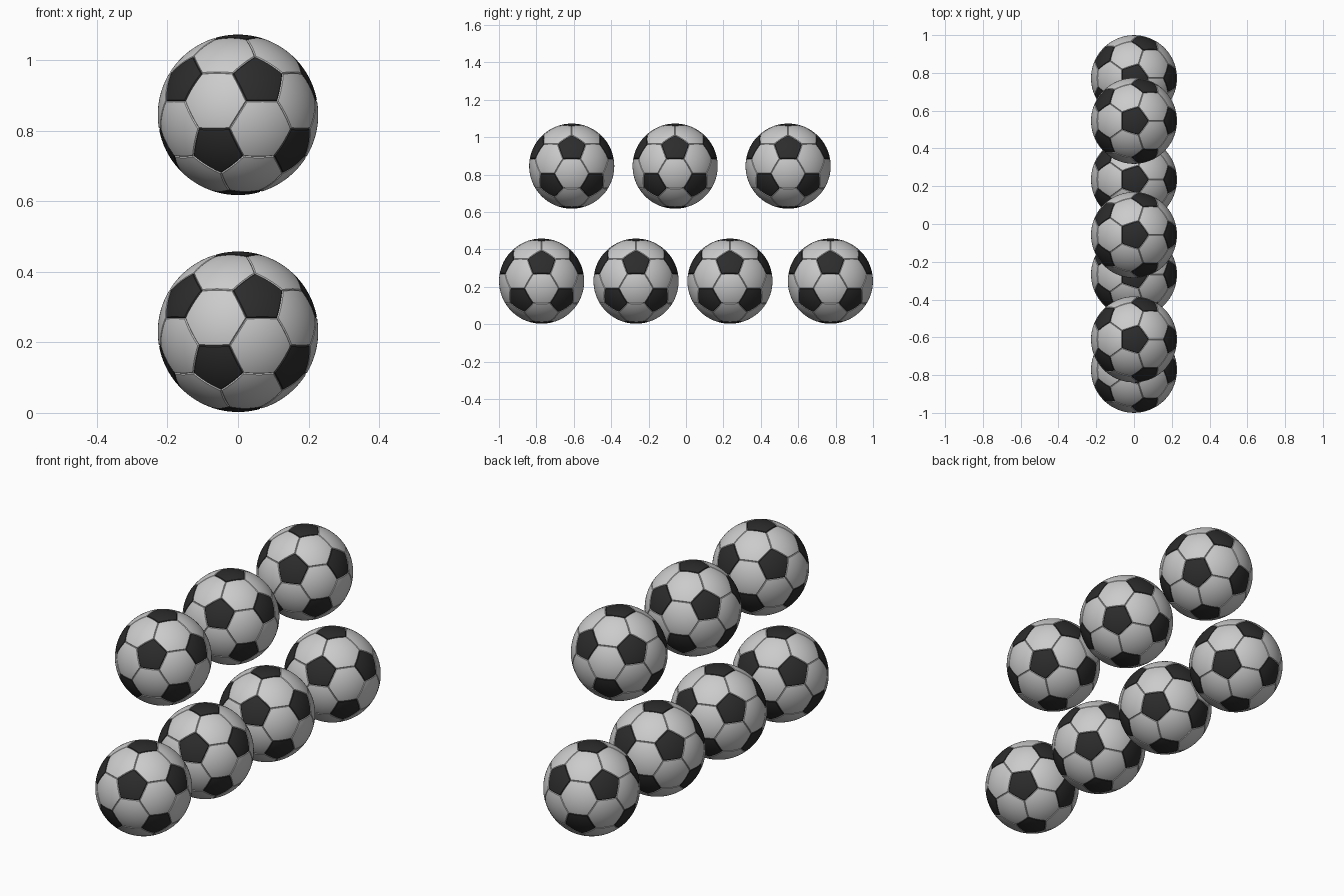
import bpy
import bmesh
import math

cube = bpy.data.objects.get("Cube")
if cube:
    bpy.data.objects.remove(cube, do_unlink=True)

RADIUS = 0.2275
SEAM_WIDTH = 0.003
SEAM_DEPTH = 0.003


def make_material(name, value):
    mat = bpy.data.materials.new(name)
    mat.use_nodes = True
    colour = (value, value, value, 1)
    mat.diffuse_color = colour
    mat.node_tree.nodes["Principled BSDF"].inputs["Base Color"].default_value = colour
    return mat


white = make_material("white_panel", 0.6)
black = make_material("black_panel", 0.025)


def build_ball_mesh():
    bm = bmesh.new()
    # Cut the corners off an icosahedron: 12 pentagons and 20 hexagons
    bmesh.ops.create_icosphere(bm, subdivisions=1, radius=1)
    bmesh.ops.bevel(bm, geom=bm.verts[:], offset=100 / 3, offset_type='PERCENT',
                    segments=1, affect='VERTICES', profile=0.5)
    for face in bm.faces:
        face.material_index = 1 if len(face.verts) == 5 else 0

    # Separate the panels, then refine each one and round it onto the sphere
    bmesh.ops.split_edges(bm, edges=bm.edges[:])
    bmesh.ops.poke(bm, faces=bm.faces[:])
    bmesh.ops.subdivide_edges(bm, edges=bm.edges[:], cuts=7, use_grid_fill=True)
    for vert in bm.verts:
        vert.co = vert.co.normalized() * RADIUS

    # Sunken seam around every panel
    bmesh.ops.inset_region(bm, faces=bm.faces[:], thickness=SEAM_WIDTH,
                           use_boundary=True, use_even_offset=True)
    for vert in bm.verts:
        depth = SEAM_DEPTH if vert.is_boundary else 0
        vert.co = vert.co.normalized() * (RADIUS - depth)
    bmesh.ops.remove_doubles(bm, verts=bm.verts[:], dist=0.0002)
    bmesh.ops.recalc_face_normals(bm, faces=bm.faces[:])

    mesh = bpy.data.meshes.new("ball")
    bm.to_mesh(mesh)
    bm.free()
    mesh.materials.append(white)
    mesh.materials.append(black)
    return mesh


# Two rows of balls, front to back
ball_mesh = build_ball_mesh()
rows = {
    "lower_ball": (0.23, (-0.772, -0.267, 0.235, 0.772)),
    "upper_ball": (0.845, (-0.611, -0.058, 0.546)),
}
bpy.ops.object.select_all(action='DESELECT')
for name, (height, positions) in rows.items():
    for number, y in enumerate(positions, 1):
        ball = bpy.data.objects.new(f"{name}_{number}", ball_mesh)
        ball.location = (0, y, height)
        bpy.context.collection.objects.link(ball)

ball.select_set(True)
bpy.context.view_layer.objects.active = ball
for polygon in ball_mesh.polygons:
    polygon.use_smooth = True
ball_mesh.set_sharp_from_angle(angle=math.radians(30))
